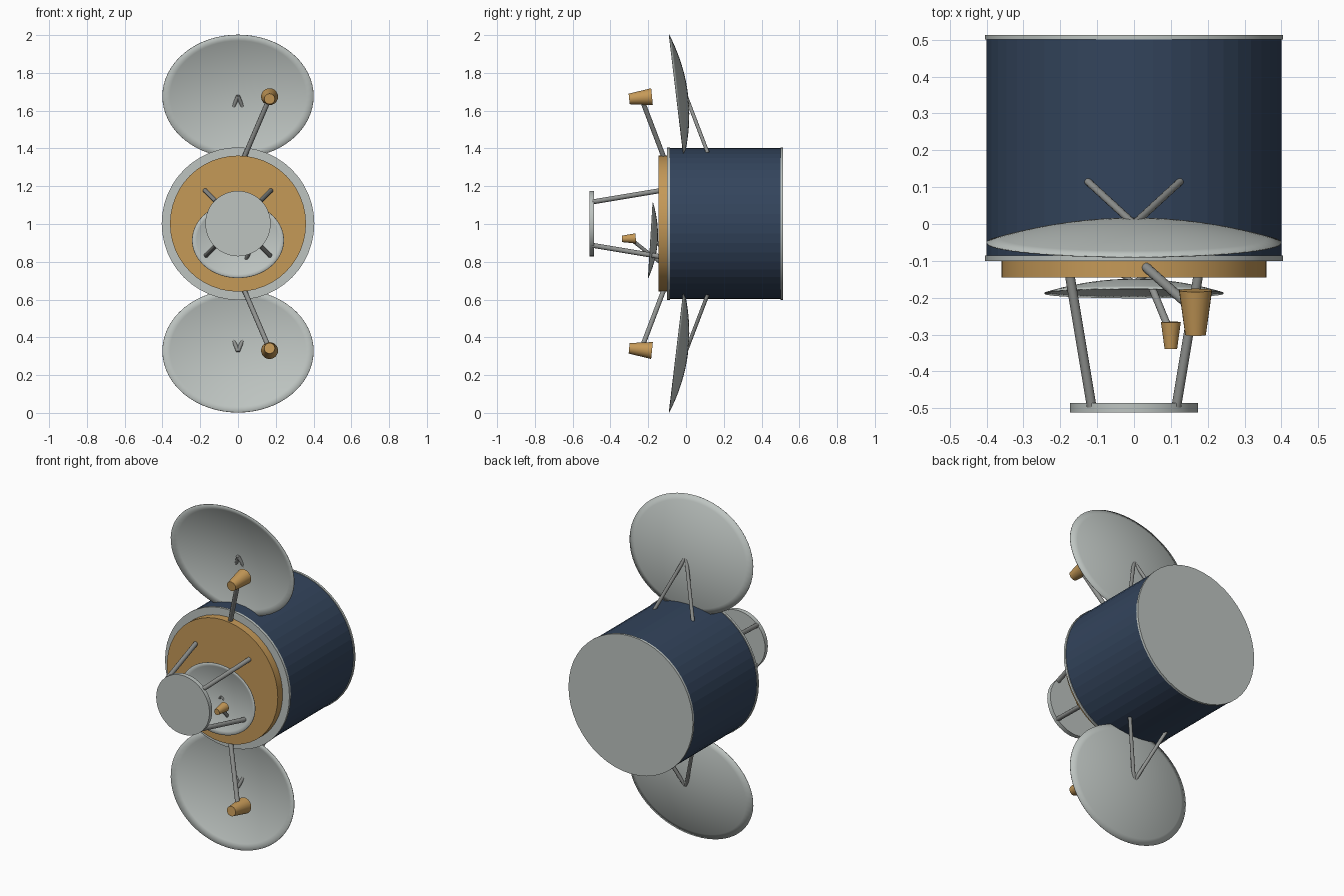
import bpy, bmesh, math
from mathutils import Vector, Matrix

if "Cube" in bpy.data.objects:
    bpy.data.objects.remove(bpy.data.objects["Cube"])

MID = 1.002  # height of the body axis


def material(name, rgb):
    mat = bpy.data.materials.new(name)
    mat.use_nodes = True
    mat.diffuse_color = (*rgb, 1)
    mat.node_tree.nodes["Principled BSDF"].inputs["Base Color"].default_value = (*rgb, 1)
    return mat


PALE = material("pale grey", (0.51, 0.55, 0.53))
STEEL = material("steel grey", (0.28, 0.29, 0.28))
GOLD = material("gold", (0.56, 0.32, 0.097))
NAVY = material("navy blue", (0.033, 0.058, 0.107))


def finish(bm, name, mat, smooth=True):
    bmesh.ops.recalc_face_normals(bm, faces=bm.faces)
    mesh = bpy.data.meshes.new(name)
    bm.to_mesh(mesh)
    bm.free()
    mesh.materials.append(mat)
    obj = bpy.data.objects.new(name, mesh)
    bpy.context.collection.objects.link(obj)
    if smooth:
        bpy.ops.object.select_all(action='DESELECT')
        obj.select_set(True)
        bpy.context.view_layer.objects.active = obj
        bpy.ops.object.shade_smooth_by_angle(angle=math.radians(35))
    return obj


def rod(name, a, b, r1, r2, mat, sides=12, smooth=True):
    """Cylinder or cone between two points."""
    a, b = Vector(a), Vector(b)
    turn = (b - a).to_track_quat('Z', 'Y').to_matrix().to_4x4()
    bm = bmesh.new()
    bmesh.ops.create_cone(bm, cap_ends=True, segments=sides, radius1=r1, radius2=r2,
                          depth=(b - a).length,
                          matrix=Matrix.Translation((a + b) / 2) @ turn)
    return finish(bm, name, mat, smooth)


def drum(name, y1, y2, radius, mat, smooth=True):
    return rod(name, (0, y1, MID), (0, y2, MID), radius, radius, mat, 48, smooth)


def dish(name, centre, half_w, half_h, depth, tilt):
    """Shallow elliptical bowl opening towards the front."""
    bm = bmesh.new()
    sides, rings = 64, 10
    place = Matrix.Translation(centre) @ Matrix.Rotation(tilt, 4, 'X')
    hub = bm.verts.new(place @ Vector((0, depth, 0)))
    last = None
    for i in range(1, rings + 1):
        r = i / rings
        ring = []
        for k in range(sides):
            t = math.tau * k / sides
            ring.append(bm.verts.new(place @ Vector((half_w * r * math.cos(t),
                                                     depth * (1 - r * r),
                                                     half_h * r * math.sin(t)))))
        for k in range(sides):
            n = (k + 1) % sides
            if last:
                bm.faces.new((last[k], ring[k], ring[n], last[n]))
            else:
                bm.faces.new((hub, ring[k], ring[n]))
        last = ring
    obj = finish(bm, name, PALE)
    shell = obj.modifiers.new("shell", 'SOLIDIFY')
    shell.thickness = 0.003
    shell.offset = 0
    return obj


# Main body
drum("body", -0.09, 0.5, 0.4, NAVY, smooth=False)
drum("rear_cap", 0.5, 0.513, 0.404, PALE)
drum("front_collar", -0.1, -0.086, 0.404, PALE)
drum("front_plate", -0.145, -0.1, 0.36, GOLD)

# Front disc on four struts
drum("front_disc", -0.512, -0.486, 0.173, PALE)
for sx in (-1, 1):
    for sz in (-1, 1):
        rod("front_disc_strut", (sx * 0.175, -0.135, MID + sz * 0.175),
            (sx * 0.115, -0.495, MID + sz * 0.115), 0.013, 0.013, STEEL)

# Large dishes above and below, each with a feed horn and two rear struts
for label, s in (("upper", 1), ("lower", -1)):
    dish(label + "_dish", (0, -0.051, MID + s * 0.674), 0.4, 0.328, 0.061, s * math.radians(6.8))
    rod(label + "_feed_arm", (0.03, -0.115, MID + s * 0.345), (0.165, -0.235, MID + s * 0.66),
        0.013, 0.013, STEEL)
    rod(label + "_feed_horn", (0.167, -0.18, MID + s * 0.672), (0.167, -0.301, MID + s * 0.66),
        0.045, 0.028, GOLD, 24)
    for sx in (-1, 1):
        rod(label + "_dish_strut", (0, 0, MID + s * 0.676), (sx * 0.125, 0.115, MID + s * 0.375),
            0.01, 0.01, STEEL)

# Small front dish with its feed horn and mounting stubs
dish("small_dish", (0, -0.188, 0.914), 0.243, 0.2, 0.037, math.radians(-3.5) * -1 * -1)
rod("small_feed_arm", (0.035, -0.14, 0.80), (0.097, -0.29, 0.918), 0.01, 0.01, STEEL)
rod("small_feed_horn", (0.1, -0.266, 0.924), (0.1, -0.339, 0.921), 0.027, 0.017, GOLD, 24)
for sx in (-1, 1):
    rod("small_dish_stub", (0, -0.157, 0.914), (sx * 0.05, -0.13, 0.86), 0.006, 0.006, STEEL)
